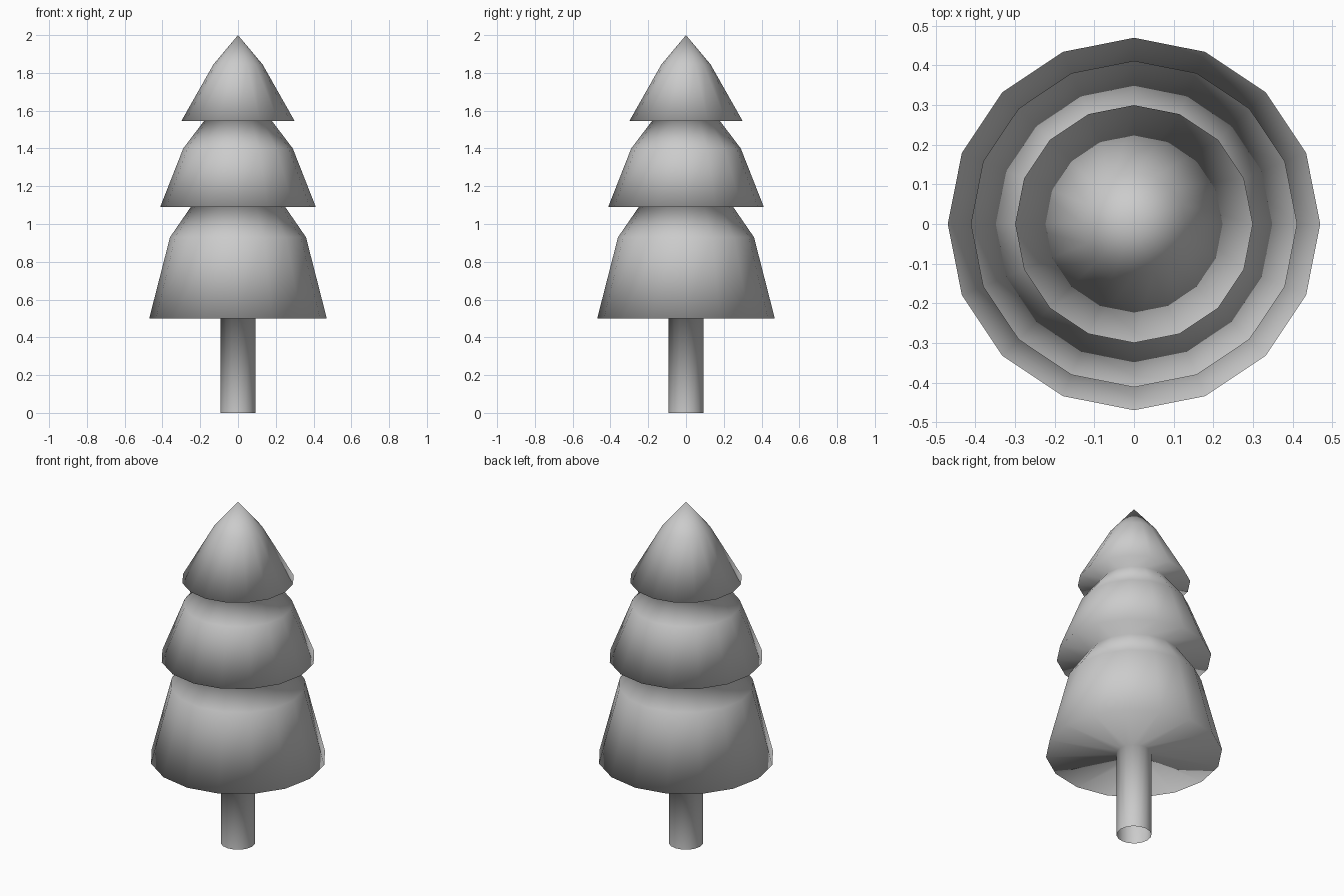
import bpy
import bmesh
from math import cos, sin, tau

SIDES = 16

cube = bpy.data.objects.get("Cube")
if cube:
    bpy.data.objects.remove(cube, do_unlink=True)

grey = bpy.data.materials.new("plain grey")
grey.use_nodes = True
colour = (0.6, 0.6, 0.6, 1)
grey.diffuse_color = colour
grey.node_tree.nodes["Principled BSDF"].inputs["Base Color"].default_value = colour

# Profile of the trunk, open at the foot, as (radius, height)
trunk = [(0.093, 0), (0.093, 0.5)]

# Each branch tier: rim, shoulder, then the neck under the next tier
tiers = [
    [(0.47, 0.5), (0.36, 0.93), (0.25, 1.09)],
    [(0.412, 1.09), (0.29, 1.4), (0.18, 1.545)],
    [(0.30, 1.545), (0.13, 1.845)],
]
tip_height = 2.0


def add_ring(bm, radius, height):
    angles = [tau * i / SIDES for i in range(SIDES)]
    return [bm.verts.new((radius * cos(a), radius * sin(a), height)) for a in angles]


def bridge(bm, lower, upper):
    for i in range(SIDES):
        j = (i + 1) % SIDES
        bm.faces.new((lower[i], lower[j], upper[j], upper[i]))


# One continuous skin: trunk, flat undersides and sloping tiers
bm = bmesh.new()
profile = trunk + [point for tier in tiers for point in tier]
rings = [add_ring(bm, radius, height) for radius, height in profile]
for lower, upper in zip(rings, rings[1:]):
    bridge(bm, lower, upper)

# Pointed top
tip = bm.verts.new((0, 0, tip_height))
for i in range(SIDES):
    bm.faces.new((rings[-1][i], rings[-1][(i + 1) % SIDES], tip))

# Fully smooth, so the rims look softly rounded
for face in bm.faces:
    face.smooth = True

mesh = bpy.data.meshes.new("fir_tree")
bm.to_mesh(mesh)
bm.free()
mesh.materials.append(grey)
tree = bpy.data.objects.new("fir_tree", mesh)
bpy.context.collection.objects.link(tree)
